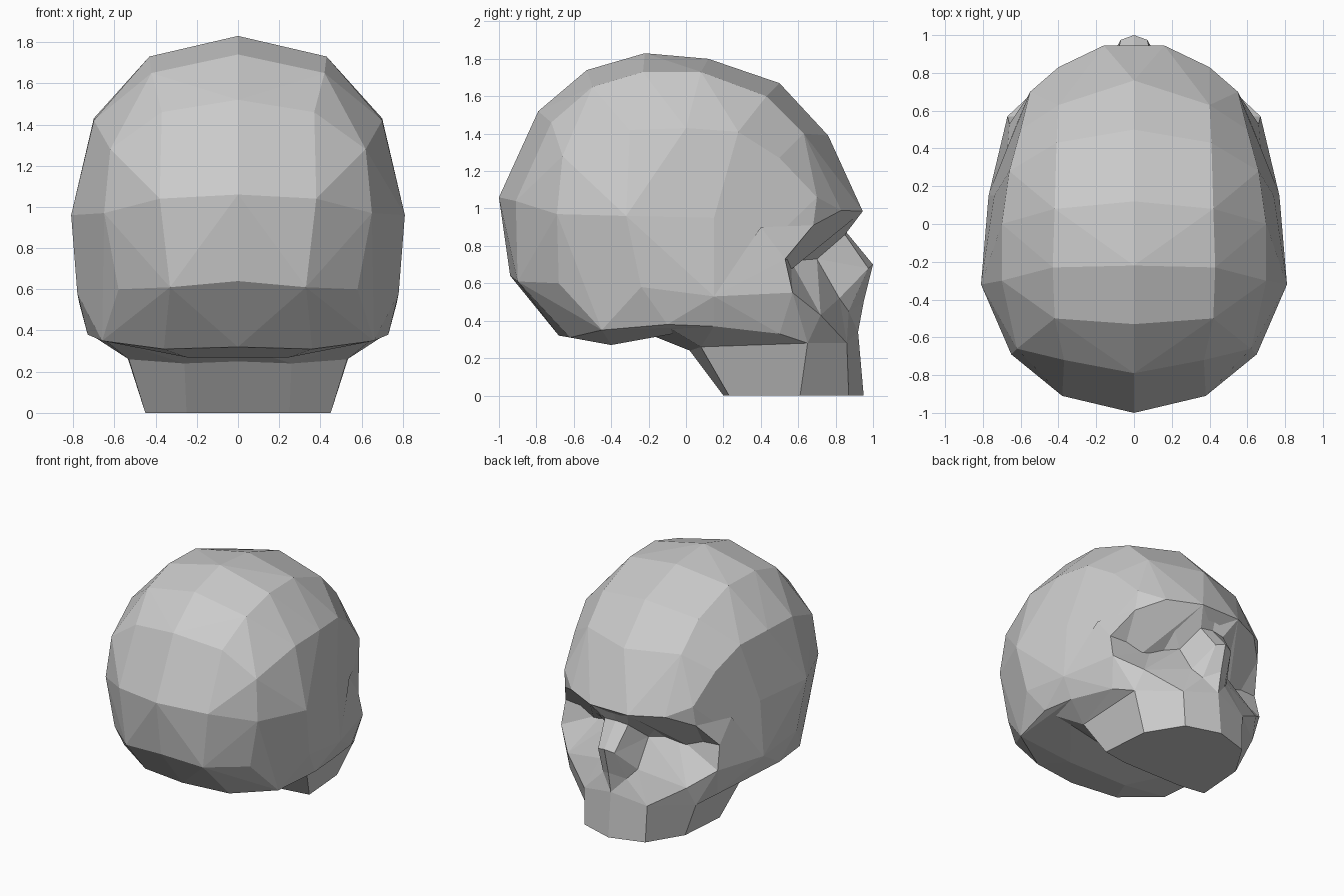
import bpy, bmesh, math

cube = bpy.data.objects.get("Cube")
if cube:
    bpy.data.objects.remove(cube, do_unlink=True)

bone = bpy.data.materials.new("bone_grey")
bone.use_nodes = True
grey = (0.6, 0.6, 0.6, 1)
bone.diffuse_color = grey
bone.node_tree.nodes["Principled BSDF"].inputs["Base Color"].default_value = grey


def add_object(name, bm):
    bmesh.ops.recalc_face_normals(bm, faces=bm.faces[:])
    mesh = bpy.data.meshes.new(name)
    bm.to_mesh(mesh)
    bm.free()
    mesh.materials.append(bone)
    obj = bpy.data.objects.new(name, mesh)
    bpy.context.collection.objects.link(obj)
    return obj


# Cranium: hull over lengthwise contour lines, from the midline out to the side
midline = [(-.68, .32), (-.94, .64), (-1, 1.06), (-.79, 1.52), (-.53, 1.74),
           (-.22, 1.83), (.12, 1.8), (.5, 1.67), (.76, 1.39), (.91, 1)]
crown_line = [(.36, -.62, .31), (.33, -.9, .61), (.38, -.91, 1.04), (.37, -.72, 1.46),
              (.42, -.5, 1.65), (.43, -.23, 1.73), (.42, .08, 1.73), (.41, .43, 1.6),
              (.4, .63, 1.4), (.16, .945, .985), (.4, .83, .99), (.3, -.05, .36)]
temple_line = [(.58, -.68, .6), (.65, -.69, .97), (.62, -.66, 1.28), (.7, -.3, 1.42),
               (.7, 0, 1.43), (.66, .28, 1.41), (.6, .5, 1.27), (.55, .7, 1.06),
               (.56, .68, .91), (.62, .2, .38)]
side_line = [(.81, -.32, .96), (.74, .15, .95), (.67, .4, .9), (.78, -.24, .58),
             (.77, .15, .53), (.66, -.45, .35), (.73, -.1, .38), (.7, .15, .37),
             (.25, -.4, .27)]
bm = bmesh.new()
for y, z in midline:
    bm.verts.new((0, y, z))
for x, y, z in crown_line + temple_line + side_line:
    for side in (x, -x):
        bm.verts.new((side, y, z))
bmesh.ops.convex_hull(bm, input=bm.verts[:])
bmesh.ops.delete(bm, geom=[v for v in bm.verts if not v.link_faces], context='VERTS')
bmesh.ops.dissolve_limit(bm, angle_limit=math.radians(3), verts=bm.verts[:], edges=bm.edges[:])
add_object("cranium", bm)


def add_shell(name, points, faces):
    """Half shell from named corner points, mirrored across the middle."""
    bm = bmesh.new()
    verts = {key: bm.verts.new(co) for key, co in points.items()}
    for face in faces:
        bm.faces.new([verts[key] for key in face.split()])
    for v in [v for v in bm.verts if not v.link_faces]:
        bm.verts.remove(v)
    copy = bmesh.ops.duplicate(bm, geom=bm.verts[:] + bm.edges[:] + bm.faces[:])
    for item in copy["geom"]:
        if isinstance(item, bmesh.types.BMVert):
            item.co.x *= -1
    bmesh.ops.remove_doubles(bm, verts=bm.verts[:], dist=0.001)
    return add_object(name, bm)


corners = {
    # brow and eye socket
    "glabella": (0, .9, 1), "brow_in": (.16, .945, .985), "brow_mid": (.4, .83, .99),
    "brow_out": (.56, .68, .91), "eye_out": (.66, .53, .73), "bridge": (0, .86, .87),
    "eye_in": (.1, .85, .86), "eye_deep": (.17, .7, .73), "eye_low": (.32, .56, .72),
    "temple": (.67, .4, .9),
    # nose and cheek
    "nose_tip": (0, 1, .7), "nose_side": (.07, .975, .68), "nose_base": (0, .95, .5),
    "nostril": (.1, .87, .45), "cheek_front": (.16, .82, .52), "cheek_low": (.51, .72, .43),
    "cheek_out": (.67, .57, .55), "ear_top": (.77, .15, .53), "ear_low": (.7, .15, .37),
    "ear_rear": (.68, -.12, .38), "nape": (0, -.18, .32),
    # jaw
    "jaw_side": (.62, .5, .33), "jaw_corner": (.54, .65, .28), "jaw_front": (.27, .86, .28),
    "jaw_mid": (0, .92, .34), "chin": (0, .95, 0), "chin_side": (.26, .87, 0),
    "base_side": (.42, .61, 0), "base_rear": (.45, .23, 0), "base_mid": (.25, .2, 0),
    "jaw_rear": (.53, .08, .26), "throat": (.26, .02, .24),
    "base_centre": (0, .2, 0), "throat_centre": (0, .02, .25),
}

# Face: brow undersides, eye sockets, nose, cheekbones and temples
add_shell("face", corners, [
    "glabella brow_in eye_in bridge", "brow_in brow_mid eye_deep eye_in",
    "brow_mid eye_low eye_deep", "brow_mid brow_out eye_low", "brow_out eye_out eye_low",
    "bridge eye_in nose_side nose_tip", "eye_in eye_deep nose_side",
    "eye_deep cheek_front nose_side", "eye_low eye_out cheek_out",
    "eye_low cheek_out cheek_low", "eye_deep eye_low cheek_low",
    "eye_deep cheek_low cheek_front",
    "nose_tip nose_side nostril nose_base", "nose_side cheek_front nostril",
    "nose_base nostril jaw_mid", "nostril jaw_front jaw_mid",
    "nostril cheek_front jaw_front", "cheek_front cheek_low jaw_front",
    "cheek_low jaw_corner jaw_front", "cheek_low cheek_out jaw_corner",
    "cheek_out jaw_side jaw_corner", "eye_out ear_top cheek_out",
    "cheek_out ear_top jaw_side", "ear_top ear_low jaw_side",
    "brow_out temple eye_out", "temple ear_top eye_out",
])

# Jaw: tapered block with a flat base, joined to the underside of the cranium
add_shell("jaw", corners, [
    "jaw_mid jaw_front chin_side chin", "jaw_front jaw_corner base_side chin_side",
    "jaw_corner jaw_rear base_rear base_side", "jaw_corner jaw_side jaw_rear",
    "jaw_side ear_low jaw_rear", "jaw_rear ear_low ear_rear",
    "jaw_rear ear_rear throat", "throat ear_rear nape", "throat nape throat_centre",
    "jaw_rear throat base_mid base_rear", "throat throat_centre base_centre base_mid",
    "chin chin_side base_side base_rear base_mid base_centre",
])
